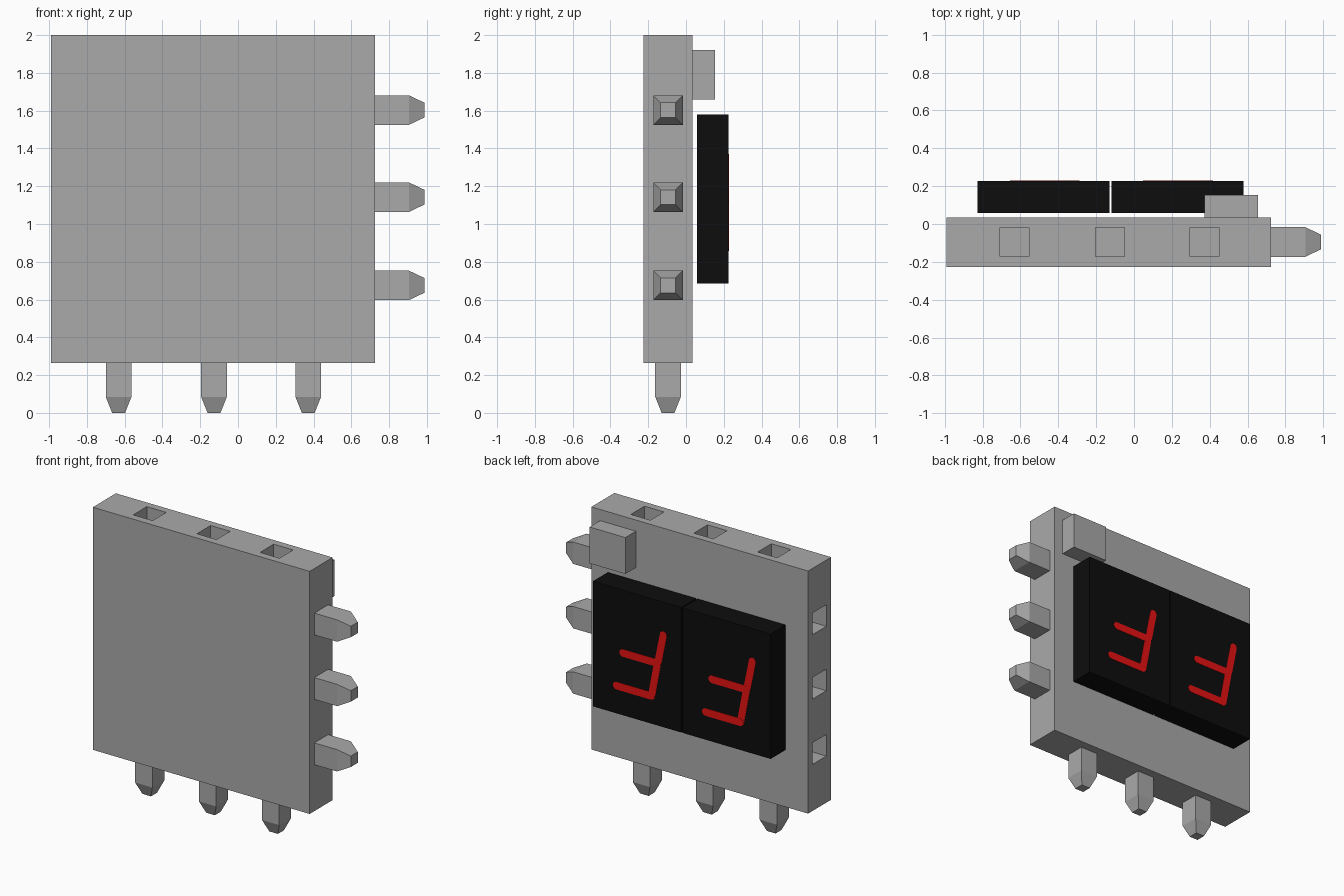
import bpy, bmesh, math
from mathutils import Vector

if "Cube" in bpy.data.objects:
    bpy.data.objects.remove(bpy.data.objects["Cube"])


def material(name, rgb):
    m = bpy.data.materials.new(name)
    m.diffuse_color = (*rgb, 1)
    m.use_nodes = True
    m.node_tree.nodes["Principled BSDF"].inputs["Base Color"].default_value = m.diffuse_color
    return m


GREY = material("grey plastic", (0.40, 0.40, 0.40))
BLACK = material("black plastic", (0.004, 0.004, 0.004))
RED = material("red light", (0.80, 0.006, 0.006))


def finish(bm, name, mat):
    bmesh.ops.recalc_face_normals(bm, faces=bm.faces)
    me = bpy.data.meshes.new(name)
    bm.to_mesh(me)
    bm.free()
    me.materials.append(mat)
    ob = bpy.data.objects.new(name, me)
    bpy.context.collection.objects.link(ob)
    return ob


def loft(bm, rings):
    """Closed solid through a list of equal-length point rings."""
    vs = [[bm.verts.new(p) for p in r] for r in rings]
    n = len(vs[0])
    for a, b in zip(vs, vs[1:]):
        for i in range(n):
            bm.faces.new((a[i], a[(i + 1) % n], b[(i + 1) % n], b[i]))
    bm.faces.new(vs[0][::-1])
    bm.faces.new(vs[-1])


def add_box(bm, x, y, z):
    loft(bm, [[(x[0], y[0], h), (x[1], y[0], h), (x[1], y[1], h), (x[0], y[1], h)] for h in z])


def box(name, mat, x, y, z):
    bm = bmesh.new()
    add_box(bm, x, y, z)
    return finish(bm, name, mat)


def pin(name, base, axis, side, half, straight, length):
    """Square pin with a tapered tip, growing from base along axis."""
    base, axis, side = Vector(base), Vector(axis), Vector(side)
    yv = Vector((0, 1, 0))
    rings = []
    for d, h in ((-0.01, half), (straight, half), (length, half * 0.5)):
        rings.append([base + axis * d + side * (h * s) + yv * (h * t)
                      for s, t in ((-1, -1), (1, -1), (1, 1), (-1, 1))])
    bm = bmesh.new()
    loft(bm, rings)
    return finish(bm, name, GREY)


X0, X1, Y0, Y1, Z0, Z1 = -0.99, 0.725, -0.226, 0.034, 0.265, 2.0
PIN_Y = -0.095
PIN_X = (-0.632, -0.127, 0.372)      # bottom pins and top sockets
PIN_Z = (0.675, 1.142, 1.603)        # right pins and left sockets

# body with square sockets in the top and left edges
body = box("body", GREY, (X0, X1), (Y0, Y1), (Z0, Z1))
h, depth = 0.077, 0.26
bm = bmesh.new()
for x in PIN_X:
    add_box(bm, (x - h, x + h), (PIN_Y - h, PIN_Y + h), (Z1 - depth, Z1 + 0.1))
for z in PIN_Z:
    add_box(bm, (X0 - 0.1, X0 + depth), (PIN_Y - h, PIN_Y + h), (z - h, z + h))
cutter = finish(bm, "socket_cutter", GREY)
cutter.hide_render = True
mod = body.modifiers.new("sockets", "BOOLEAN")
mod.operation, mod.solver, mod.object = "DIFFERENCE", "EXACT", cutter
bpy.context.view_layer.objects.active = body
body.select_set(True)
bpy.ops.object.modifier_apply(modifier=mod.name)
bpy.data.objects.remove(cutter)

# plug pins on the bottom and right edges
for i, x in enumerate(PIN_X):
    pin(f"bottom_pin_{i + 1}", (x, PIN_Y, Z0), (0, 0, -1), (1, 0, 0), 0.068, 0.18, 0.265)
for i, z in enumerate(PIN_Z):
    pin(f"right_pin_{i + 1}", (X1, PIN_Y, z), (1, 0, 0), (0, 0, 1), 0.078, 0.18, 0.262)

# small component block on the back
box("component_block", GREY, (0.373, 0.656), (Y1 - 0.005, 0.153), (1.66, 1.92))

# pair of black display modules on the back
FACE = 0.226
box("display_left", BLACK, (-0.828, -0.13), (0.057, FACE), (0.686, 1.58))
box("display_right", BLACK, (-0.12, 0.579), (0.057, FACE), (0.686, 1.58))


def stroke(bm, a, b, r, top):
    """Thin round-ended bar between two (x, z) points."""
    ang = math.atan2(b[1] - a[1], b[0] - a[0])
    pts = []
    for c, start in ((a, ang + math.pi / 2), (b, ang - math.pi / 2)):
        for k in range(9):
            t = start + math.pi * k / 8
            pts.append((c[0] + r * math.cos(t), c[1] + r * math.sin(t)))
    loft(bm, [[(x, y, z) for x, z in pts] for y in (FACE - 0.002, top)])


# lit segments: slanted upright and two arms on each module
SEGMENTS = (((0.020, 1.345), (0.060, 1.15)),
            ((0.068, 1.12), (0.112, 0.89)),
            ((0.340, 1.132), (0.075, 1.132)),
            ((0.390, 0.885), (0.118, 0.885)))
for name, dx in (("lit_segments_right", 0), ("lit_segments_left", -0.704)):
    bm = bmesh.new()
    for i, (a, b) in enumerate(SEGMENTS):
        stroke(bm, (a[0] + dx, a[1]), (b[0] + dx, b[1]), 0.027, FACE + 0.002 + i * 0.0003)
    finish(bm, name, RED)
